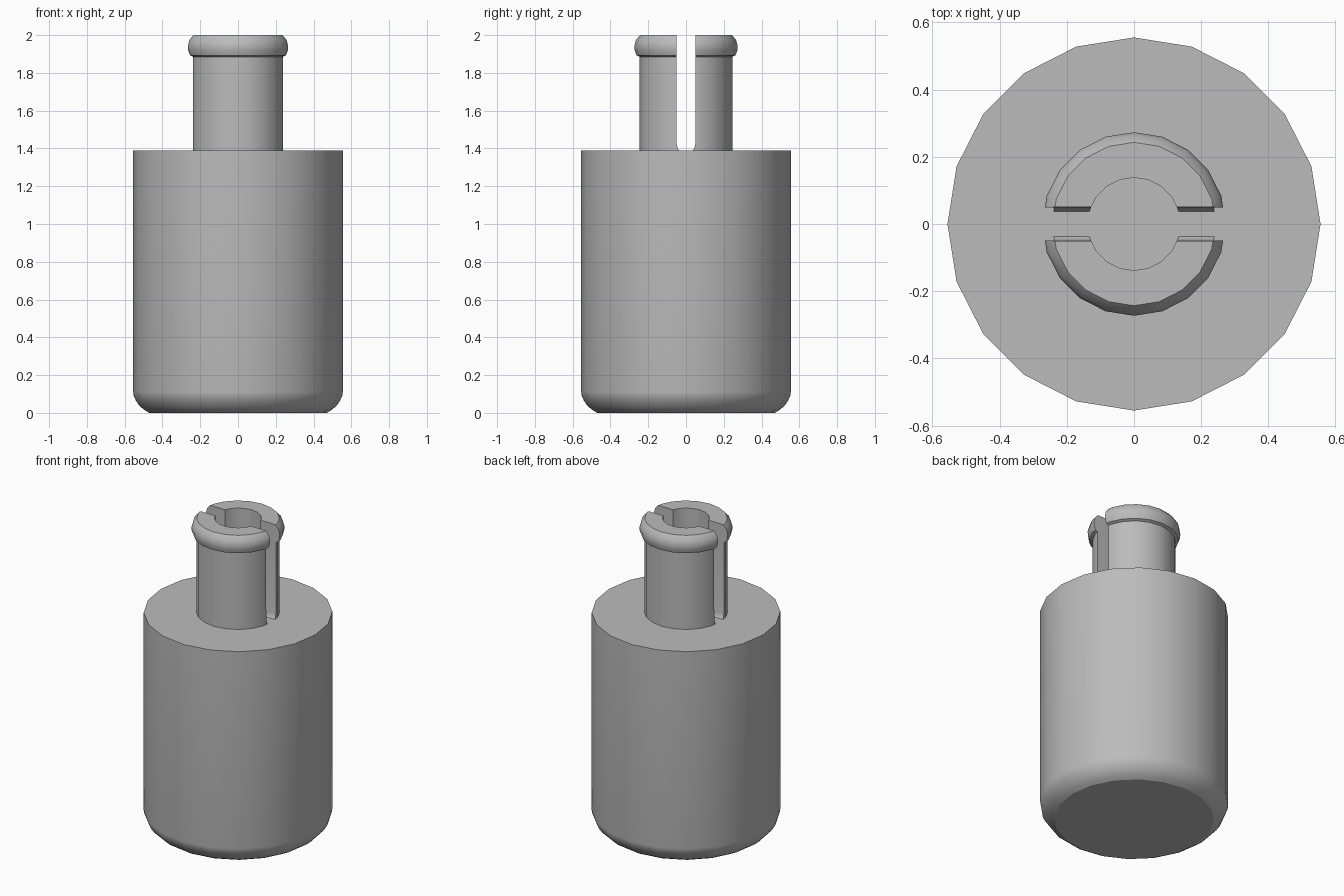
import bpy, bmesh, math

cube = bpy.data.objects.get("Cube")
if cube:
    bpy.data.objects.remove(cube, do_unlink=True)

SIDES = 20
BODY_TOP = 1.39

grey = bpy.data.materials.new("plain grey")
grey.use_nodes = True
colour = (0.5, 0.5, 0.5, 1)
grey.diffuse_color = colour
grey.node_tree.nodes["Principled BSDF"].inputs["Base Color"].default_value = colour


def make_object(name, bm):
    bmesh.ops.recalc_face_normals(bm, faces=bm.faces)
    mesh = bpy.data.meshes.new(name)
    bm.to_mesh(mesh)
    bm.free()
    obj = bpy.data.objects.new(name, mesh)
    bpy.context.collection.objects.link(obj)
    mesh.materials.append(grey)
    return obj


def lathe(name, profile, closed=False):
    """Turn an (r, z) profile round z; open profiles get end caps."""
    bm = bmesh.new()
    rings = []
    for r, z in profile:
        angles = [math.tau * i / SIDES for i in range(SIDES)]
        rings.append([bm.verts.new((r * math.cos(a), r * math.sin(a), z)) for a in angles])
    pairs = list(zip(rings, rings[1:]))
    if closed:
        pairs.append((rings[-1], rings[0]))
    else:
        bm.faces.new(rings[0])
        bm.faces.new(rings[-1])
    for low, high in pairs:
        for i in range(SIDES):
            j = (i + 1) % SIDES
            bm.faces.new((low[i], low[j], high[j], high[i]))
    return make_object(name, bm)


def smooth(obj):
    bpy.ops.object.select_all(action="DESELECT")
    obj.select_set(True)
    bpy.context.view_layer.objects.active = obj
    bpy.ops.object.shade_smooth_by_angle(angle=math.radians(30))


# Body: cylinder with a rounded lower edge
body_profile = [(0.47, 0), (0.497, 0.016), (0.522, 0.038), (0.541, 0.066),
                (0.552, 0.09), (0.555, 0.11), (0.555, BODY_TOP)]
body = lathe("body", body_profile)

# Post: hollow tube with a bulged lip
post_profile = [(0.138, BODY_TOP), (0.245, BODY_TOP), (0.245, 1.885), (0.262, 1.893),
                (0.272, 1.92), (0.273, 1.945), (0.265, 1.975), (0.243, 2), (0.138, 2)]
post = lathe("split_post", post_profile, closed=True)

# Slot cutter: runs along x, narrowing in a small fillet at the foot
half = [(0.037, 1.3), (0.037, BODY_TOP), (0.044, 1.4), (0.049, 1.42), (0.05, 2.1)]
outline = half + [(-y, z) for y, z in reversed(half)]
bm = bmesh.new()
ends = [[bm.verts.new((x, y, z)) for y, z in outline] for x in (-0.4, 0.4)]
for end in ends:
    bm.faces.new(end)
for i in range(len(outline)):
    j = (i + 1) % len(outline)
    bm.faces.new((ends[0][i], ends[0][j], ends[1][j], ends[1][i]))
cutter = make_object("slot_cutter", bm)
cutter.hide_render = True

# Cut the slot into the post, then discard the cutter
cut = post.modifiers.new("slot", "BOOLEAN")
cut.operation = "DIFFERENCE"
cut.solver = "EXACT"
cut.object = cutter
bpy.context.view_layer.objects.active = post
bpy.ops.object.modifier_apply(modifier=cut.name)
bpy.data.objects.remove(cutter, do_unlink=True)

for part in (body, post):
    smooth(part)
